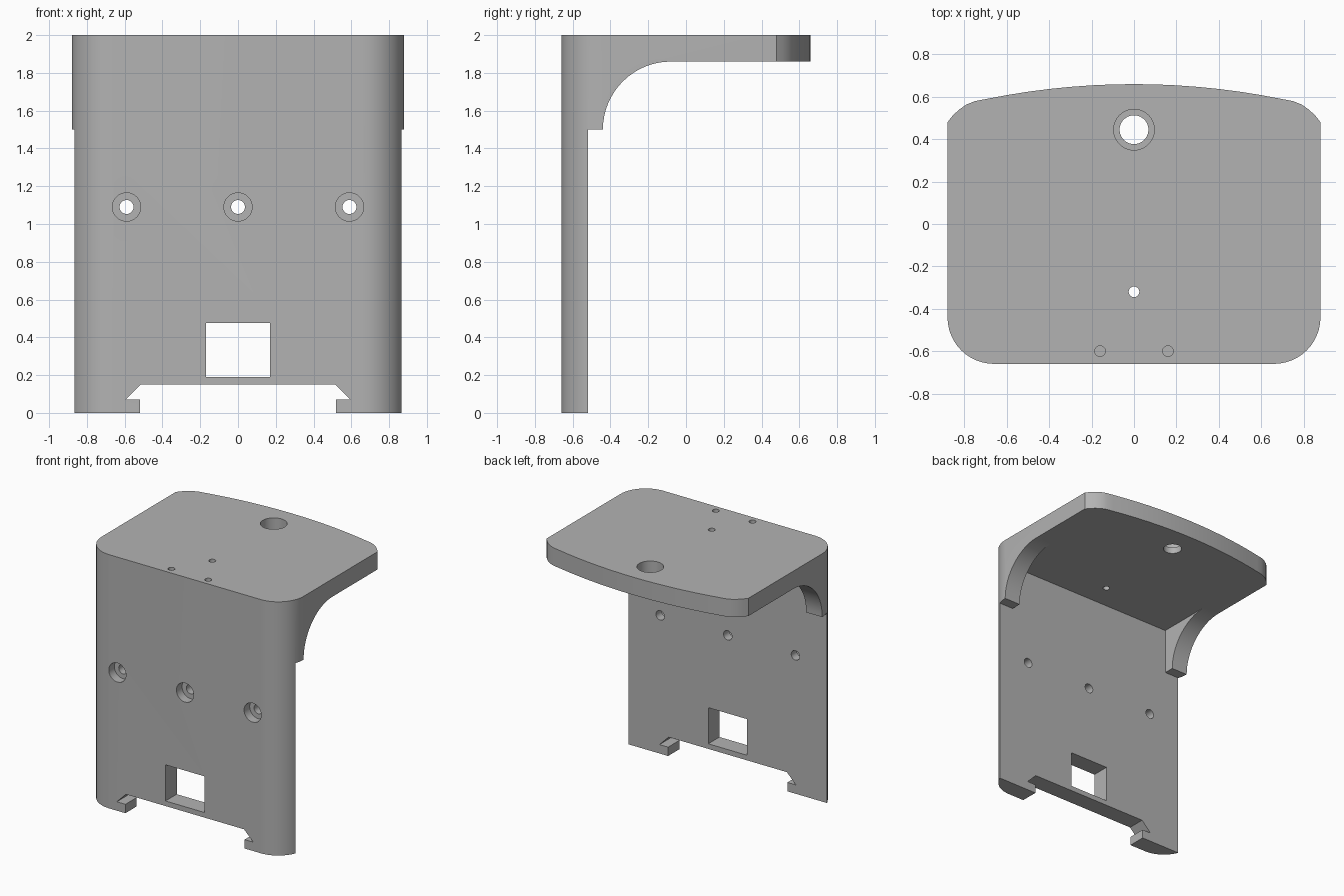
import bpy, bmesh
from math import sin, cos, pi, sqrt
from mathutils import Matrix, Vector

if "Cube" in bpy.data.objects:
    bpy.data.objects.remove(bpy.data.objects["Cube"])

grey = bpy.data.materials.new("plain grey")
grey.use_nodes = True
grey.diffuse_color = (0.45, 0.45, 0.45, 1)
grey.node_tree.nodes["Principled BSDF"].inputs["Base Color"].default_value = (0.45, 0.45, 0.45, 1)


def arc(cx, cy, r, a0, a1, n=12):
    angles = [a0 + (a1 - a0) * i / n for i in range(n + 1)]
    return [(cx + r * cos(a), cy + r * sin(a)) for a in angles]


def prism(name, points, axis, lo, hi):
    """Extrude a closed 2D profile along one axis from lo to hi."""
    place = {"x": lambda u, v, w: (w, u, v),
             "y": lambda u, v, w: (u, w, v),
             "z": lambda u, v, w: (u, v, w)}[axis]
    bm = bmesh.new()
    face = bm.faces.new([bm.verts.new(place(u, v, lo)) for u, v in points])
    new = bmesh.ops.extrude_face_region(bm, geom=[face])["geom"]
    move = Vector(place(0, 0, hi - lo))
    bmesh.ops.translate(bm, vec=move, verts=[g for g in new if isinstance(g, bmesh.types.BMVert)])
    bmesh.ops.recalc_face_normals(bm, faces=bm.faces)
    mesh = bpy.data.meshes.new(name)
    bm.to_mesh(mesh)
    bm.free()
    mesh.materials.append(grey)
    ob = bpy.data.objects.new(name, mesh)
    bpy.context.collection.objects.link(ob)
    return ob


def cut(points, axis, lo, hi):
    cutter = prism("cutter", points, axis, lo, hi)
    mod = bracket.modifiers.new("cut", "BOOLEAN")
    mod.operation, mod.solver, mod.object = "DIFFERENCE", "EXACT", cutter
    bpy.context.view_layer.objects.active = bracket
    bpy.ops.object.modifier_apply(modifier=mod.name)
    bpy.data.objects.remove(cutter)


def drill(u, v, r, axis, lo, hi):
    cut(arc(u, v, r, 0, 2 * pi, 40)[:-1], axis, lo, hi)


def box(u0, u1, v0, v1):
    return [(u0, v0), (u1, v0), (u1, v1), (u0, v1)]


# Plan outline: rounded front corners and a gently bowed back edge
half = arc(0.66, -0.44, 0.22, -pi / 2, 0)
half += [(0.88, 0.48), (0.855, 0.512), (0.825, 0.54), (0.79, 0.564), (0.75, 0.58)]
half += [(x, sqrt(3.5 ** 2 - x * x) - 2.84) for x in [0.7 - 0.1 * i for i in range(7)]]
outline = half + [(0, 0.66)] + [(-x, y) for x, y in reversed(half)]
bracket = prism("wall_bracket_with_shelf", outline, "z", 0, 2)

# Space under the shelf, leaving curved ribs at both sides
side = [(-0.52, -0.1), (-0.52, 1.5)] + arc(-0.08, 1.5, 0.36, pi, pi / 2, 16)
cut(side + [(1, 1.86), (1, -0.1)], "x", -1, 1)
cut(box(-0.52, 0, 1.4, 1.86), "x", -0.74, 0.74)

# Window and dovetail notch at the foot of the wall
cut(box(-0.17, 0.17, 0.19, 0.475), "y", -1, 0)
notch = [(0.52, -0.1), (0.52, 0.07), (0.595, 0.07), (0.515, 0.15)]
cut(notch + [(-x, z) for x, z in reversed(notch)], "y", -1, 0)

# Counterbored screw holes in the wall
for x in (-0.59, 0, 0.59):
    drill(x, 1.09, 0.037, "y", -1, 0)
    drill(x, 1.09, 0.075, "y", -1, -0.59)

# Shelf holes: counterbored cable hole, small through hole, two blind holes
drill(0, 0.445, 0.068, "z", 1.7, 2.1)
drill(0, 0.445, 0.096, "z", 1.91, 2.1)
drill(0, -0.32, 0.025, "z", 1.7, 2.1)
for x in (-0.16, 0.16):
    drill(x, -0.6, 0.025, "z", 1.8, 2.1)

# Smooth the curves while keeping the edges crisp
bpy.ops.object.select_all(action="DESELECT")
bracket.select_set(True)
bpy.context.view_layer.objects.active = bracket
bpy.ops.object.shade_smooth_by_angle(angle=pi / 7)
